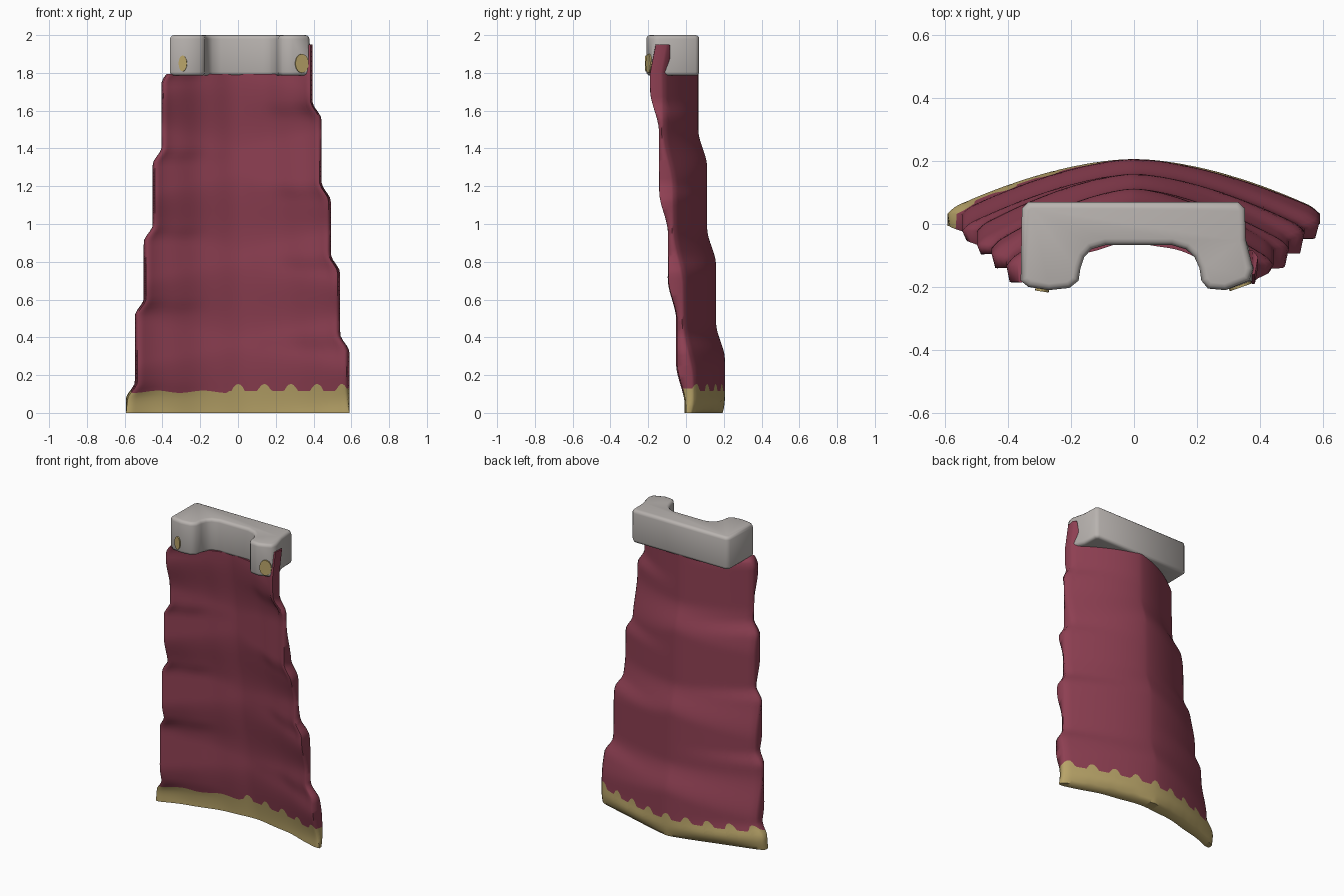
import bpy, bmesh, math

if "Cube" in bpy.data.objects:
    bpy.data.objects.remove(bpy.data.objects["Cube"])


def material(name, rgb):
    m = bpy.data.materials.new(name)
    m.diffuse_color = (*rgb, 1)
    m.use_nodes = True
    m.node_tree.nodes["Principled BSDF"].inputs["Base Color"].default_value = m.diffuse_color
    return m


RED = material("wine red cloth", (0.27, 0.05, 0.085))
GOLD = material("old gold", (0.48, 0.37, 0.14))
GREY = material("warm grey fur", (0.48, 0.45, 0.43))


def finish(bm, name, mats, angle=50):
    bmesh.ops.recalc_face_normals(bm, faces=bm.faces)
    me = bpy.data.meshes.new(name)
    bm.to_mesh(me)
    bm.free()
    ob = bpy.data.objects.new(name, me)
    bpy.context.collection.objects.link(ob)
    for m in mats:
        me.materials.append(m)
    bpy.ops.object.select_all(action='DESELECT')
    ob.select_set(True)
    bpy.context.view_layer.objects.active = ob
    bpy.ops.object.shade_smooth_by_angle(angle=math.radians(angle))
    return ob


def stair(z, start, size, heights, soft=0.09):
    """Value that drops by size, softly, at each height."""
    v = start
    for h in heights:
        t = min(max((z - h) / soft + 0.5, 0), 1)
        v -= size * t * t * (3 - 2 * t)
    return v


def half_width(z, side):
    if side < 0:
        return stair(z, 0.593, 0.047, (0.12, 0.56, 0.95, 1.36, 1.79))
    return stair(z, 0.59, 0.049, (0.37, 0.79, 1.17, 1.6), 0.1)


def cloth_y(u, z, back):
    s = abs(u)
    if back:
        y = stair(z + 0.06 * s, 0.206, 0.047, (0.38, 0.88, 1.4), 0.2 + 0.1 * s)
        y -= (0.16 + 0.015 * z) * s ** 1.6
        # hem flares out, rolls under at the bottom, and the side edges round off
        y += 0.012 * max(0, 1 - z / 0.12) * math.sin(math.pi * s)
        y -= (0.012 + 0.035 * math.sin(math.pi * s)) * max(0, 1 - z / 0.08) ** 2
        y -= 0.012 * max(0, (s - 0.93) / 0.07) ** 2
    else:
        y = stair(z, 0.125, 0.046, (0.15, 0.6, 1.06, 1.6), 0.42 - 0.2 * s)
        y -= 0.14 * s ** 1.6
        y += 0.003 * math.sin(14 * u + 1.5 * z)
        y += 0.012 * max(0, (s - 0.93) / 0.07) ** 2
    # the top tucks back into the collar
    return y + 0.2 * max(0, z - 1.8)


def hem_height(x, back):
    bump = max(0, math.cos(2 * math.pi * x / 0.14)) ** 0.7
    if not back and x < -0.05:
        return 0.112 + 0.006 * math.sin(25 * x)
    return 0.115 + 0.038 * bump


# Cape: closed loft of front and back sheets, with a gold scalloped hem
COLS, HEM_ROWS, ROWS = 96, 6, 72
loop = [(-1 + 2 * i / COLS, False) for i in range(COLS + 1)]
loop += [(u, True) for u, _ in reversed(loop)]
bm = bmesh.new()
rings = []
for r in range(HEM_ROWS + ROWS + 1):
    ring = []
    for u, back in loop:
        hem = hem_height(u * 0.59, back)
        top = 1.795 + 0.155 * min(max((u - 0.88) / 0.08, 0), 1)
        if r <= HEM_ROWS:
            z = hem * r / HEM_ROWS
        else:
            z = hem + (top - hem) * (r - HEM_ROWS) / ROWS
        inset = 1 if back else 1 - 0.025 * abs(u) ** 6 * min(1, z / 0.12)
        x = u * half_width(z, u) * inset
        ring.append(bm.verts.new((x, cloth_y(u, z, back), z)))
    rings.append(ring)
n = len(loop)
for r in range(len(rings) - 1):
    for i in range(n):
        j = (i + 1) % n
        f = bm.faces.new((rings[r][i], rings[r][j], rings[r + 1][j], rings[r + 1][i]))
        f.material_index = 1 if r < HEM_ROWS else 0
for ring, mat in ((rings[0], 1), (rings[-1], 0)):
    for i in range(COLS):
        f = bm.faces.new((ring[i], ring[i + 1], ring[n - 2 - i], ring[n - 1 - i]))
        f.material_index = mat
finish(bm, "cape", [RED, GOLD], 70)

# Collar: C-shaped outline raised into a soft-edged block
outline = [(0.33, 0.07), (0.352, 0.05), (0.355, -0.05), (0.39, -0.14), (0.378, -0.18),
           (0.29, -0.21), (0.235, -0.205), (0.214, -0.18), (0.208, -0.14), (0.192, -0.105),
           (0.165, -0.08), (0.12, -0.067), (-0.09, -0.067), (-0.135, -0.08),
           (-0.158, -0.105), (-0.17, -0.14), (-0.176, -0.18), (-0.205, -0.203),
           (-0.27, -0.21), (-0.335, -0.2), (-0.36, -0.18), (-0.356, 0.05), (-0.335, 0.07)]
bm = bmesh.new()
base = bm.faces.new([bm.verts.new((x, y, 1.785)) for x, y in outline])
up = bmesh.ops.extrude_face_region(bm, geom=[base])
bmesh.ops.translate(bm, vec=(0, 0, 0.215),
                    verts=[v for v in up["geom"] if isinstance(v, bmesh.types.BMVert)])
# right end slopes in towards the top
for v in bm.verts:
    if v.co.z > 1.9 and v.co.x > 0.36:
        v.co.x -= 0.012
rims = [e for e in bm.edges if abs(e.verts[0].co.z - e.verts[1].co.z) < 1e-4]
bmesh.ops.bevel(bm, geom=rims, offset=0.02, segments=3, profile=0.5, affect='EDGES')
finish(bm, "collar", [GREY])


# Clasps: thin oval gold plates on the front of the collar ends
def clasp(name, cx, cy, cz, rx, rz, turn):
    bm = bmesh.new()
    bmesh.ops.create_cone(bm, cap_ends=True, segments=20, radius1=1, radius2=1, depth=0.009)
    for v in bm.verts:
        px, py, pz = v.co.x * rx, v.co.z, v.co.y * rz
        v.co = (cx + px * math.cos(turn) - py * math.sin(turn),
                cy + px * math.sin(turn) + py * math.cos(turn), cz + pz)
    finish(bm, name, [GOLD], 30)


clasp("left_clasp", -0.292, -0.21, 1.85, 0.022, 0.042, -0.153)
clasp("right_clasp", 0.338, -0.197, 1.85, 0.037, 0.05, 0.34)
